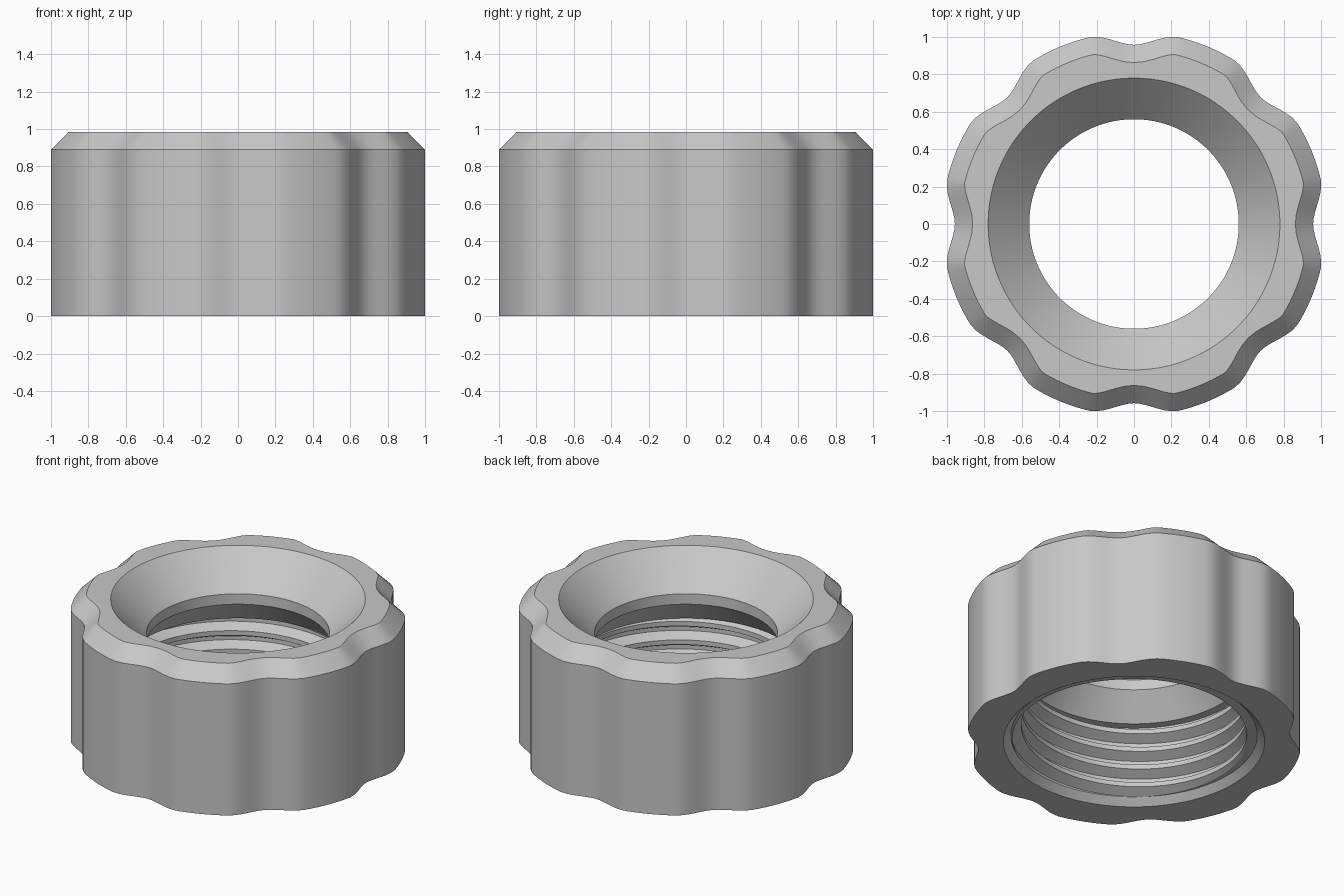
import bpy, bmesh, math
from mathutils import Vector

if "Cube" in bpy.data.objects:
    bpy.data.objects.remove(bpy.data.objects["Cube"])

N = 192                      # columns around the ring
H, EDGE, INSET = 0.985, 0.89, 0.095
PITCH, CREST, ROOT = 0.125, 0.69, 0.755
Z0, Z1 = 0.045, 0.53         # thread range
# one thread turn: fraction of pitch, radius
TURN = [(0.0, CREST), (0.25, CREST), (0.52, ROOT), (0.73, ROOT)]


def outer(a):
    """Eight-scallop grip outline."""
    step = math.pi / 4
    d = abs((a + step / 2) % step - step / 2)
    t = min(d / math.radians(14.0), 1.0)
    r = 0.958 + 0.069 * t * t * (3 - 2 * t)
    return Vector((r * math.cos(a), r * math.sin(a), 0))


def inset(a):
    """Outline moved inward along its normal."""
    t = (outer(a + 0.002) - outer(a - 0.002)).normalized()
    return outer(a) - Vector((t.y, -t.x, 0)) * INSET


def thread_radius(u):
    f = u % 1.0
    pts = TURN + [(1.0, CREST)]
    for (f0, r0), (f1, r1) in zip(pts, pts[1:]):
        if f <= f1:
            return r0 + (r1 - r0) * (f - f0) / (f1 - f0)
    return CREST


def column(i):
    a = 2 * math.pi * i / N
    lift = i / N
    o, t = outer(a), inset(a)
    pts = [(o.x, o.y, 0), (o.x, o.y, EDGE), (t.x, t.y, H)]
    # funnel, throat and cone above the thread
    prof = [(0.78, H), (0.56, 0.76), (0.56, 0.69), (0.70, Z1)]
    # helical thread, cut off at both ends
    for k in range(5, -3, -1):
        for f, _ in reversed(TURN):
            z = min(max((k + f + lift) * PITCH, Z0), Z1)
            prof.append((thread_radius(z / PITCH - lift), z))
    # bottom lead-in
    prof += [(0.755, Z0), (0.80, 0)]
    return pts + [(r * math.cos(a), r * math.sin(a), z) for r, z in prof]


bm = bmesh.new()
cols = [[bm.verts.new(p) for p in column(i)] for i in range(N + 1)]
for c0, c1 in zip(cols, cols[1:]):
    n = len(c0)
    for j in range(n):
        k = (j + 1) % n
        bm.faces.new((c0[j], c1[j], c1[k], c0[k]))
bmesh.ops.remove_doubles(bm, verts=bm.verts, dist=0.0002)
bmesh.ops.dissolve_degenerate(bm, edges=bm.edges, dist=0.0001)
bmesh.ops.recalc_face_normals(bm, faces=bm.faces)

mesh = bpy.data.meshes.new("threaded_nut")
bm.to_mesh(mesh)
bm.free()
nut = bpy.data.objects.new("threaded_nut", mesh)
bpy.context.collection.objects.link(nut)

grey = bpy.data.materials.new("light_grey")
grey.diffuse_color = (0.58, 0.58, 0.58, 1)
grey.use_nodes = True
grey.node_tree.nodes["Principled BSDF"].inputs["Base Color"].default_value = grey.diffuse_color
mesh.materials.append(grey)

bpy.context.view_layer.objects.active = nut
nut.select_set(True)
bpy.ops.object.shade_smooth_by_angle(angle=math.radians(25))
